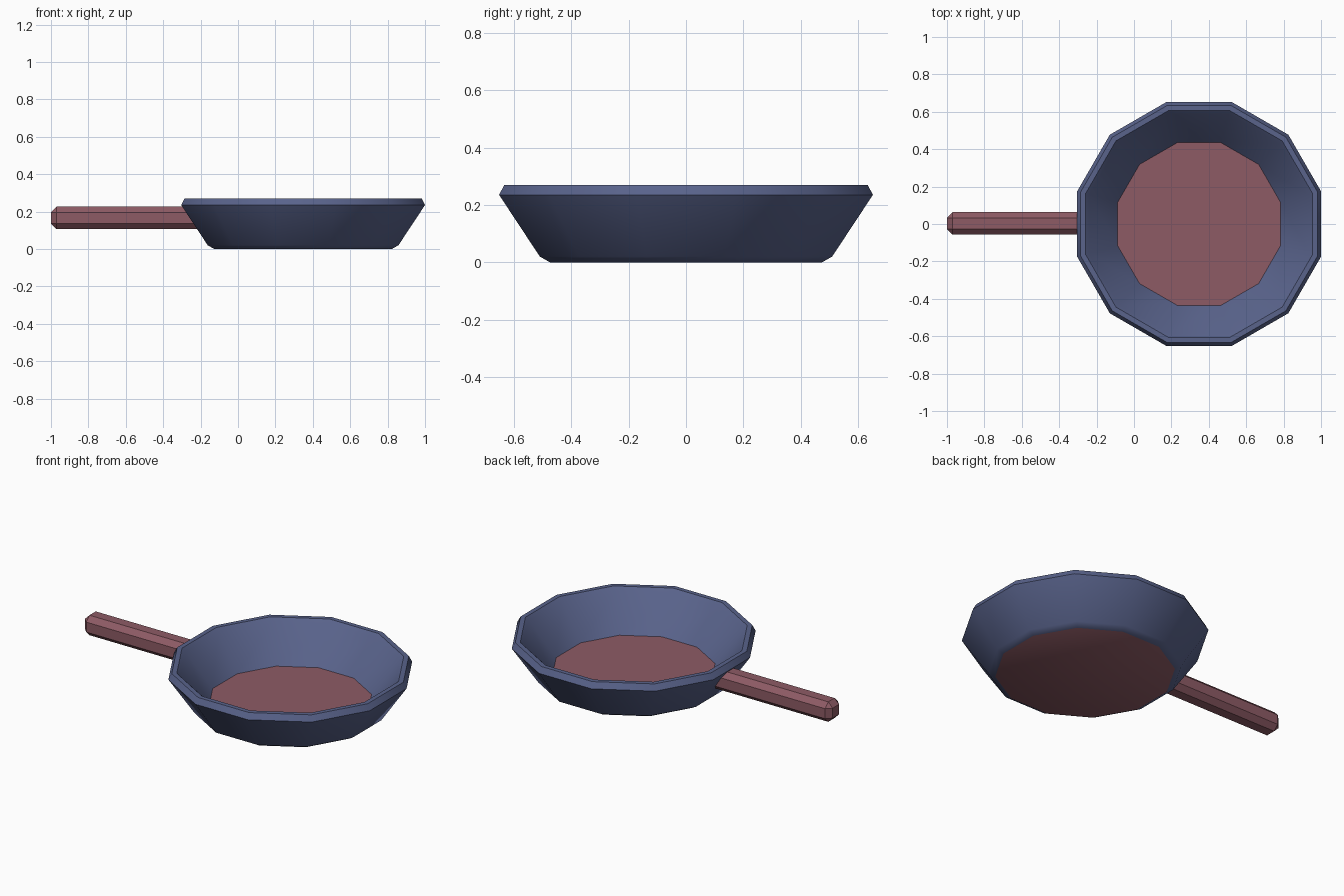
import bpy, bmesh, math
from mathutils import Vector

if "Cube" in bpy.data.objects:
    bpy.data.objects.remove(bpy.data.objects["Cube"])

SIDES = 12
PAN_X = 0.348


def material(name, color):
    m = bpy.data.materials.new(name)
    m.diffuse_color = color
    m.use_nodes = True
    m.node_tree.nodes["Principled BSDF"].inputs["Base Color"].default_value = m.diffuse_color
    return m


def make_object(name, bm, *mats):
    bmesh.ops.recalc_face_normals(bm, faces=bm.faces)
    mesh = bpy.data.meshes.new(name)
    bm.to_mesh(mesh)
    bm.free()
    for m in mats:
        mesh.materials.append(m)
    ob = bpy.data.objects.new(name, mesh)
    bpy.context.collection.objects.link(ob)
    return ob


blue = material("blue_enamel", (0.10, 0.125, 0.26, 1))
red = material("dull_red", (0.27, 0.105, 0.13, 1))

# Pan body: twelve-sided profile (flat-to-centre distance, height), base to inner floor
profile = [(0.475, 0), (0.51, 0.02), (0.652, 0.235), (0.634, 0.27),
           (0.607, 0.27), (0.588, 0.25), (0.435, 0.055)]
bm = bmesh.new()
rings = []
for flat, z in profile:
    r = flat / math.cos(math.pi / SIDES)
    rings.append([bm.verts.new((PAN_X + r * math.cos(a), r * math.sin(a), z))
                  for a in (2 * math.pi * (i + 0.5) / SIDES for i in range(SIDES))])
for lower, upper in zip(rings, rings[1:]):
    for i in range(SIDES):
        j = (i + 1) % SIDES
        bm.faces.new((lower[i], lower[j], upper[j], upper[i]))
# Red base and cooking surface
for ring in (rings[0], rings[-1]):
    bm.faces.new(ring).material_index = 1
pan = make_object("pan_body", bm, blue, red)
bpy.context.view_layer.objects.active = pan
pan.select_set(True)
bpy.ops.object.shade_smooth_by_angle(angle=math.radians(32))

# Handle: chamfered square bar, inner end slanted to sit within the pan wall
bm = bmesh.new()
bmesh.ops.create_cube(bm, size=1)
bmesh.ops.scale(bm, vec=(0.80, 0.12, 0.12), verts=bm.verts)
bmesh.ops.bevel(bm, geom=bm.edges[:], offset=0.03, segments=1, affect='EDGES')
bmesh.ops.translate(bm, vec=Vector((-0.6, 0.003, 0.166)), verts=bm.verts)
for v in bm.verts:
    if v.co.x > -0.6:
        v.co.x = -0.235 - 0.65 * (v.co.z - 0.166)
make_object("handle", bm, red)
